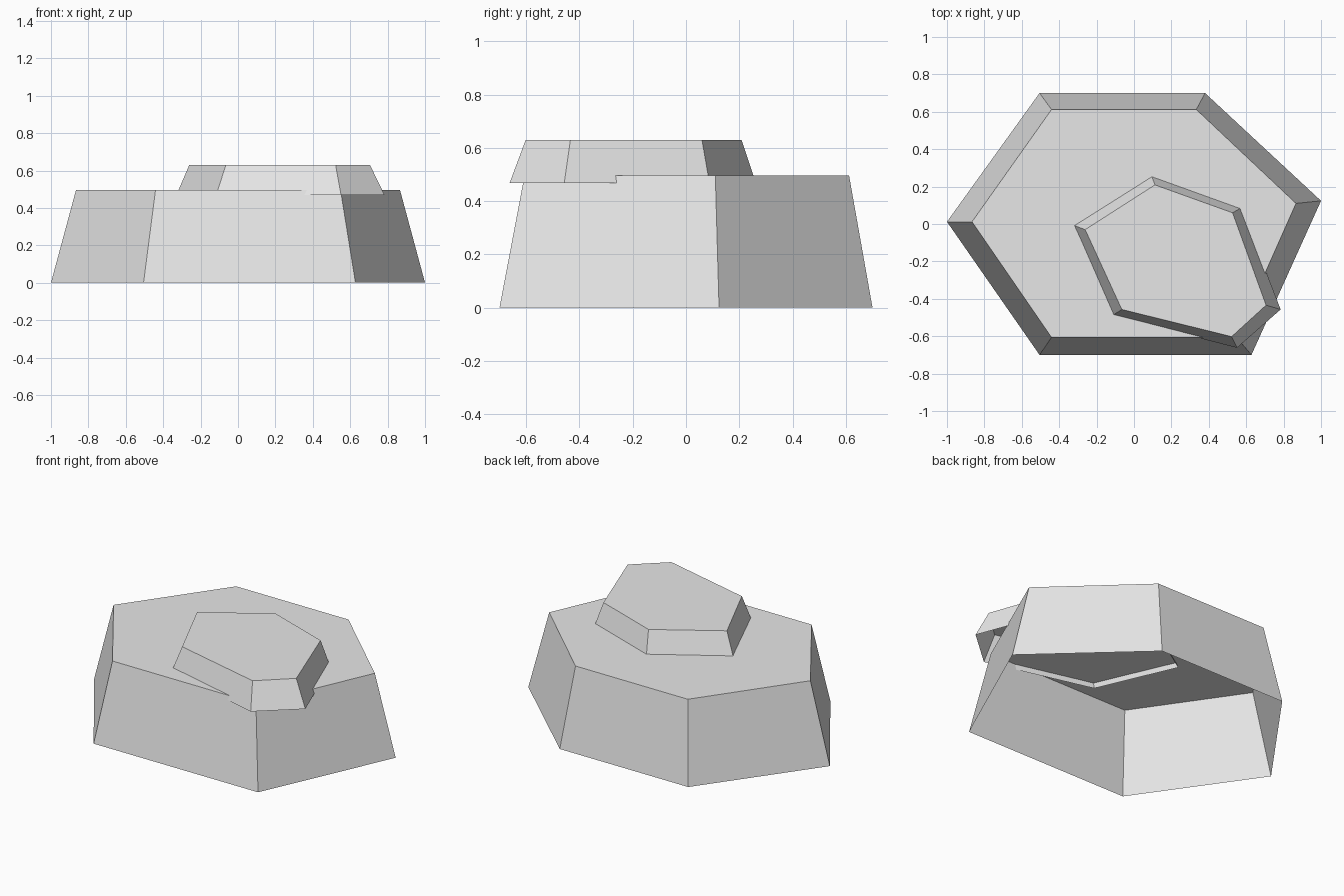
import bpy
import bmesh

cube = bpy.data.objects.get("Cube")
if cube:
    bpy.data.objects.remove(cube, do_unlink=True)

stone = bpy.data.materials.new("light_grey_stone")
stone.use_nodes = True
grey = (0.8, 0.8, 0.8, 1.0)
stone.diffuse_color = grey
stone.node_tree.nodes["Principled BSDF"].inputs["Base Color"].default_value = grey


def slab(name, lower, upper, z_low, z_high):
    """Tapered six-sided shell with a flat cap and an open underside."""
    bm = bmesh.new()
    low = [bm.verts.new((x, y, z_low)) for x, y in lower]
    high = [bm.verts.new((x, y, z_high)) for x, y in upper]
    bm.faces.new(high)
    count = len(low)
    for i in range(count):
        j = (i + 1) % count
        bm.faces.new((low[i], low[j], high[j], high[i]))
    mesh = bpy.data.meshes.new(name)
    bm.to_mesh(mesh)
    bm.free()
    mesh.materials.append(stone)
    obj = bpy.data.objects.new(name, mesh)
    bpy.context.collection.objects.link(obj)
    return obj


# Outlines run counter-clockwise from the front left corner
base_lower = [(-0.505, -0.7), (0.628, -0.7), (1.0, 0.124),
              (0.38, 0.7), (-0.505, 0.7), (-1.0, 0.012)]
base_upper = [(-0.441, -0.606), (0.548, -0.606), (0.866, 0.11),
              (0.333, 0.612), (-0.441, 0.612), (-0.866, 0.012)]
slab("base_rock", base_lower, base_upper, 0.0, 0.496)

# Smaller slab sunk slightly into the base and overhanging its edge
cap_lower = [(-0.117, -0.49), (0.551, -0.662), (0.784, -0.457),
             (0.575, 0.088), (0.092, 0.262), (-0.33, -0.004)]
cap_upper = [(-0.065, -0.457), (0.522, -0.602), (0.706, -0.434),
             (0.527, 0.06), (0.112, 0.209), (-0.261, -0.03)]
slab("top_rock", cap_lower, cap_upper, 0.468, 0.629)
